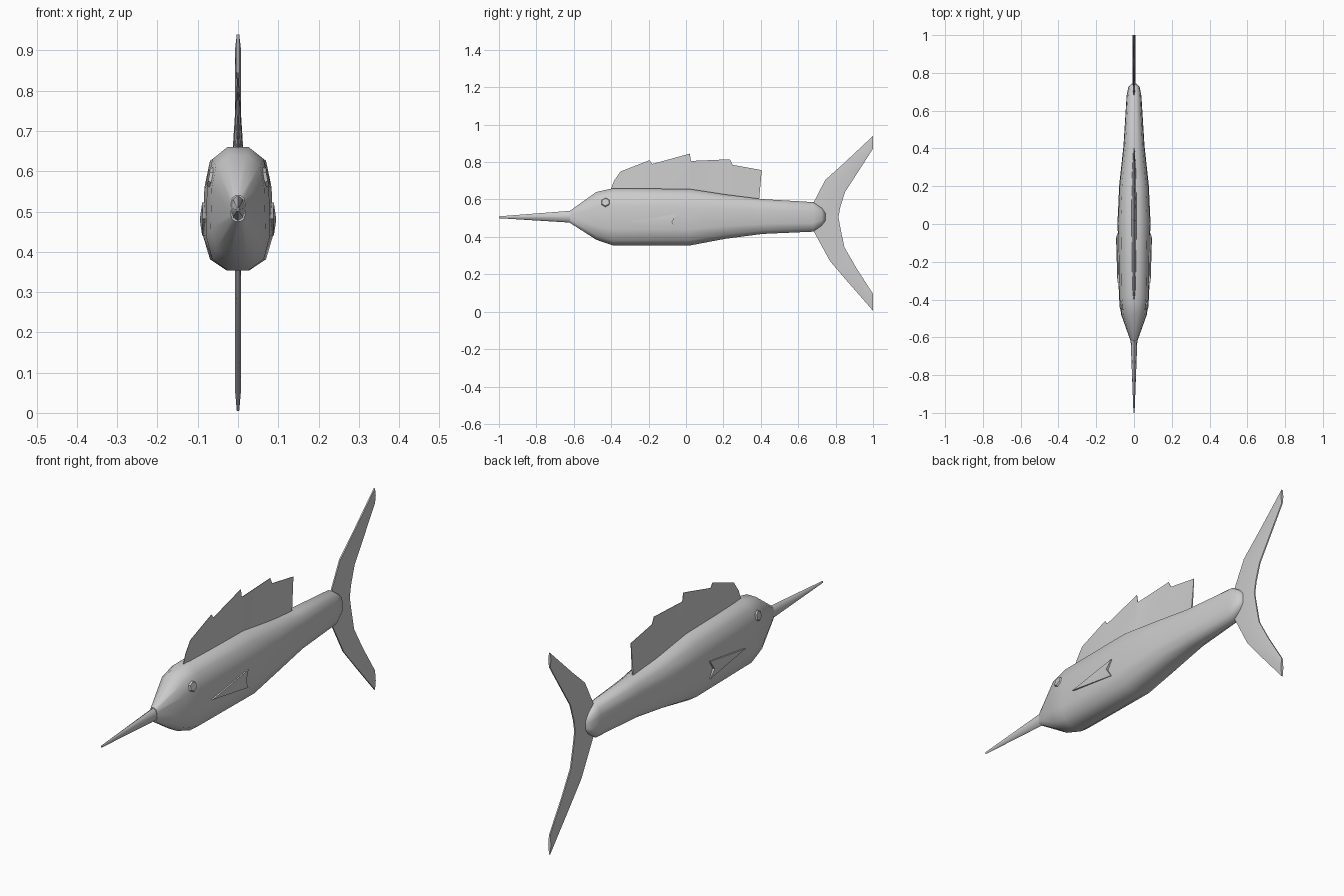
import bpy, bmesh, math
from mathutils import Vector, Matrix

cube = bpy.data.objects.get("Cube")
if cube:
    bpy.data.objects.remove(cube, do_unlink=True)

grey = bpy.data.materials.new("plain_grey")
grey.use_nodes = True
grey.diffuse_color = (0.6, 0.6, 0.6, 1)
grey.node_tree.nodes["Principled BSDF"].inputs["Base Color"].default_value = (0.6, 0.6, 0.6, 1)


def finish(name, bm, angle=40):
    """Turn a bmesh into a shaded, coloured object."""
    bmesh.ops.recalc_face_normals(bm, faces=bm.faces[:])
    mesh = bpy.data.meshes.new(name)
    bm.to_mesh(mesh)
    bm.free()
    mesh.materials.append(grey)
    obj = bpy.data.objects.new(name, mesh)
    bpy.context.collection.objects.link(obj)
    bpy.ops.object.select_all(action='DESELECT')
    obj.select_set(True)
    bpy.context.view_layer.objects.active = obj
    bpy.ops.object.shade_smooth_by_angle(angle=math.radians(angle))
    return obj


def loft(name, rings, angle=40):
    """Skin closed rings of equal length and cap both ends."""
    bm = bmesh.new()
    loops = [[bm.verts.new(p) for p in ring] for ring in rings]
    n = len(loops[0])
    for a, b in zip(loops, loops[1:]):
        for i in range(n):
            j = (i + 1) % n
            bm.faces.new((a[i], a[j], b[j], b[i]))
    bm.faces.new(loops[0])
    bm.faces.new(loops[-1])
    return finish(name, bm, angle)


# Body: twelve-sided section scaled along the spine
half = [(0.33, 1), (0.8, 0.8), (0.96, 0.36), (1, -0.43), (0.8, -0.82), (0.33, -1)]
section = half + [(-x, z) for x, z in reversed(half)]
# y, half width, bottom z, top z
stations = [(-0.62, 0.018, 0.475, 0.54), (-0.48, 0.068, 0.385, 0.64),
            (-0.39, 0.080, 0.354, 0.66), (0.02, 0.087, 0.354, 0.656),
            (0.21, 0.078, 0.39, 0.627), (0.41, 0.056, 0.416, 0.602),
            (0.68, 0.039, 0.428, 0.586), (0.725, 0.03, 0.46, 0.555),
            (0.745, 0.012, 0.485, 0.53)]
loft("body", [[(w * x, y, (lo + hi) / 2 + (hi - lo) / 2 * z) for x, z in section]
              for y, w, lo, hi in stations], 50)

# Bill: long tapering spike
bill = [(-1.0, 0.003, 0.005, 0.505), (-0.61, 0.018, 0.032, 0.508)]
loft("bill", [[(w * math.cos(k * math.tau / 8), y, zc + h * math.sin(k * math.tau / 8))
               for k in range(8)] for y, w, h, zc in bill], 60)

# Tail fin: forked plate, leading and trailing points paired from top to bottom
pairs = [((1.0, 0.94), (1.0, 0.872)), ((0.84, 0.79), (0.915, 0.74)),
         ((0.745, 0.705), (0.85, 0.64)), ((0.68, 0.58), (0.825, 0.56)),
         ((0.66, 0.51), (0.815, 0.505)), ((0.68, 0.435), (0.825, 0.45)),
         ((0.77, 0.27), (0.847, 0.345)), ((0.86, 0.165), (0.91, 0.235)),
         ((1.0, 0.005), (1.0, 0.095))]
rings = []
for (y0, z0), (y1, z1) in pairs:
    ym, zm = (y0 + y1) / 2, (z0 + z1) / 2
    rings.append([(0.003, y0, z0), (0.007, ym, zm), (0.003, y1, z1),
                  (-0.003, y1, z1), (-0.007, ym, zm), (-0.003, y0, z0)])
loft("tail_fin", rings)

# Dorsal fin: stepped sail, thick at the base and thin at the crest
# y, crest z, base z, half thickness at the base
sail = [(-0.40, 0.66, 0.64, 0.002), (-0.385, 0.70, 0.64, 0.005),
        (-0.35, 0.75, 0.64, 0.008), (-0.195, 0.81, 0.64, 0.012),
        (-0.18, 0.79, 0.64, 0.012), (0.02, 0.845, 0.64, 0.014),
        (0.027, 0.806, 0.64, 0.014), (0.235, 0.815, 0.61, 0.012),
        (0.25, 0.785, 0.60, 0.012), (0.405, 0.757, 0.62, 0.004)]
rings = [[(w, y - 0.01 * (y > 0.4), base), (0.001, y, crest), (-0.001, y, crest),
          (-w, y - 0.01 * (y > 0.4), base)] for y, crest, base, w in sail]
rings[-1][0] = (0.004, 0.39, 0.59)
rings[-1][3] = (-0.004, 0.39, 0.59)
loft("dorsal_fin", rings)

# Side fins and eyes, one of each per side
for side, label in ((1, "left"), (-1, "right")):
    # Side fin: swept arrow with a raised middle ridge
    bm = bmesh.new()
    outer = [(0.088, -0.31, 0.482), (0.089, -0.05, 0.522), (0.095, -0.075, 0.48), (0.089, -0.05, 0.44)]
    front, top, notch, low = [bm.verts.new((side * x, y, z)) for x, y, z in outer]
    f2, t2, n2, l2 = [bm.verts.new((side * 0.076, y, z)) for x, y, z in outer]
    for face in ((front, top, notch), (front, notch, low), (f2, n2, t2), (f2, l2, n2),
                 (front, f2, t2, top), (top, t2, n2, notch),
                 (notch, n2, l2, low), (low, l2, f2, front)):
        bm.faces.new(face)
    finish(label + "_side_fin", bm, 30)

    # Eye: shallow six-sided button lying on the cheek
    bm = bmesh.new()
    turn = Vector((side, -0.1 , 0.2)).to_track_quat('Z', 'Y').to_matrix().to_4x4()
    place = Matrix.Translation((side * 0.068, -0.43, 0.585)) @ turn
    bmesh.ops.create_cone(bm, cap_ends=True, segments=6, radius1=0.028, radius2=0.021,
                          depth=0.012, matrix=place)
    finish(label + "_eye", bm, 30)
